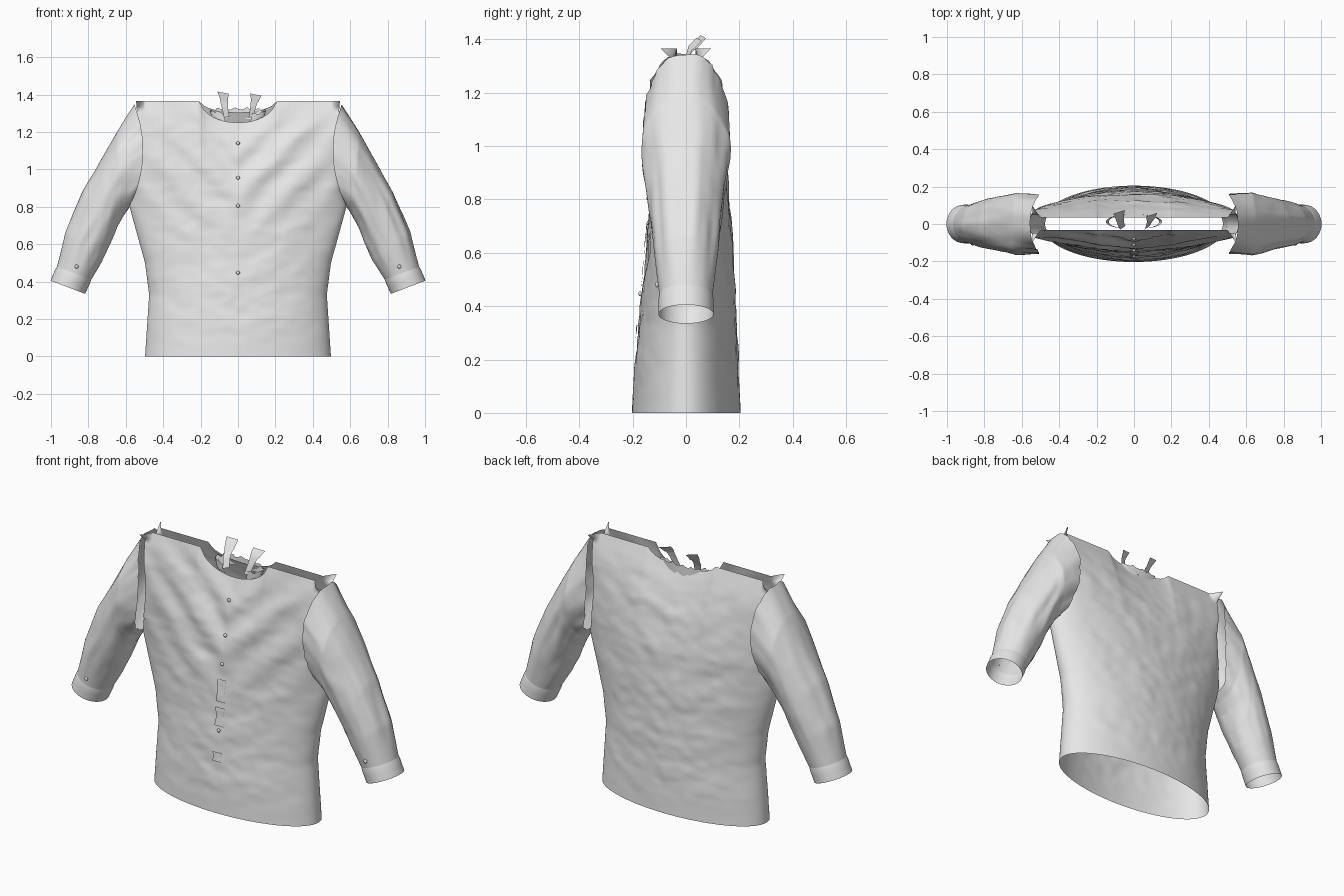
import bpy, bmesh, math
from mathutils import Vector, noise

if "Cube" in bpy.data.objects:
    bpy.data.objects.remove(bpy.data.objects["Cube"])

cloth = bpy.data.materials.new("light_grey_cloth")
cloth.use_nodes = True
GREY = (0.8, 0.8, 0.8, 1)
cloth.diffuse_color = GREY
cloth.node_tree.nodes["Principled BSDF"].inputs["Base Color"].default_value = GREY


def clamp(v):
    return max(0.0, min(1.0, v))


def interp(points, t):
    """Piecewise linear lookup; the values may be vectors."""
    for (a, va), (b, vb) in zip(points, points[1:]):
        if t <= b:
            return va + (vb - va) * ((t - a) / (b - a))
    return points[-1][1]


def add_grid(bm, rows, cols, point, flip=False):
    """Sheet of quads from point(i, j), i across and j along, both 0..1."""
    vs = [[bm.verts.new(point(i / cols, j / rows)) for i in range(cols + 1)]
          for j in range(rows + 1)]
    for j in range(rows):
        for i in range(cols):
            q = [vs[j][i], vs[j][i + 1], vs[j + 1][i + 1], vs[j + 1][i]]
            bm.faces.new(q[::-1] if flip else q)


def finish(bm, name, angle=60):
    bmesh.ops.remove_doubles(bm, verts=bm.verts, dist=0.0002)
    me = bpy.data.meshes.new(name)
    bm.to_mesh(me)
    bm.free()
    me.materials.append(cloth)
    ob = bpy.data.objects.new(name, me)
    bpy.context.collection.objects.link(ob)
    bpy.ops.object.select_all(action='DESELECT')
    ob.select_set(True)
    bpy.context.view_layer.objects.active = ob
    bpy.ops.object.shade_smooth_by_angle(angle=math.radians(angle))


# Body outline: half width, side gap at the armholes, depth front and back
TOP = 1.365
WIDTH = [(0, .497), (.33, .475), (.5, .497), (.8, .58), (.88, .55), (1, .525),
         (1.1, .52), (1.25, .535), (TOP, .545)]
GAP = [(0, 0), (.8, 0), (.9, .05), (1, .07), (1.2, .075), (1.3, .055), (TOP, .033)]
DEPTH = {-1: [(0, .203), (.2, .19), (.4, .17), (.6, .15), (.8, .135), (1, .113),
              (1.2, .075), (TOP, .033)],
         1: [(0, .205), (.4, .187), (.7, .172), (.9, .155), (1.1, .12),
             (1.25, .078), (TOP, .036)]}
NECK = {-1: .115, 1: .06}


def sheet_top(s, u):
    """Upper edge of a body sheet, scooped out at the neck."""
    return TOP - NECK[s] * math.sqrt(max(0, 1 - (u * .545 / .2) ** 2))


def body_point(s, u, z):
    x = u * interp(WIDTH, z)
    # The sheet leans inwards towards its own upper edge
    top = sheet_top(s, u)
    lean = z + (TOP - top) * (z / top) ** 4
    gap, round_ = interp(GAP, lean), math.sqrt(max(0, 1 - u * u))
    y = gap + (interp(DEPTH[s], lean) - gap) * round_
    # Shoulder corners flare outwards
    y += .06 * clamp((abs(u) - .92) / .07) * clamp((z - 1.32) / .045)
    # Folds: slanting V drapes at the front, soft crumples everywhere
    fade = round_ * clamp((TOP - lean) * 8) * clamp(z * 5)
    crumple = .006 * noise.noise(Vector((x * 6, s * 3, z * 11 - abs(x) * 5)))
    crumple += .003 * noise.noise(Vector((x * 14, s * 7, z * 22)))
    drape = 0
    if s < 0:
        drape = .009 * math.sin(24 * (z - 1.05 * abs(x))) * clamp((z - .6) * 3)
    return Vector((x, s * (y + (crumple + drape) * fade), z))


# Shirt body, front and back sheets joined at the side seams
bm = bmesh.new()
for s in (-1, 1):
    def sheet(i, j, s=s):
        u = math.sin((i - .5) * math.pi)
        return body_point(s, u, j * sheet_top(s, u))
    add_grid(bm, 90, 120, sheet, flip=s > 0)
finish(bm, "shirt_body", 75)

# Raised button placket pieces
bm = bmesh.new()
for low, high in ((.28, .33), (.47, .57), (.6, .72)):
    def strip(i, j, low=low, high=high):
        z = low + (high - low) * j
        half = .02 + .008 * abs(2 * j - 1)
        p = body_point(-1, (2 * i - 1) * half / interp(WIDTH, z), z)
        return p - Vector((0, .007, 0))
    add_grid(bm, 8, 4, strip)
finish(bm, "button_placket")


def button(name, place):
    bm = bmesh.new()
    bmesh.ops.create_uvsphere(bm, u_segments=12, v_segments=8, radius=.01)
    bmesh.ops.scale(bm, vec=(1, .7, 1), verts=bm.verts)
    bmesh.ops.translate(bm, vec=place, verts=bm.verts)
    finish(bm, name)


for n, z in enumerate((1.14, .955, .805, .447)):
    button(f"front_button_{n + 1}", body_point(-1, 0, z) - Vector((0, .006, 0)))

# Sleeve sections: outer edge x z, inner edge x z, half depth
SECTIONS = [(.555, 1.345, .58, .80, .155), (.65, 1.2, .61, .755, .163),
            (.735, 1.05, .645, .69, .15), (.83, .88, .68, .60, .135),
            (.92, .665, .725, .51, .118), (.968, .48, .785, .41, .1),
            (1, .405, .82, .335, .1)]
STEPS = [(n, Vector(sec)) for n, sec in enumerate(SECTIONS)]
CUFF_ROW = 5


def sleeve_point(side, i, t, grow=1.0, folds=1.0):
    ox, oz, ix, iz, depth = interp(STEPS, t)
    a = i * math.tau
    c, sn = math.cos(a), math.sin(a)
    head = clamp(1 - t)
    # Long creases down the arm, gathers at the sleeve head
    wave = noise.noise(Vector((c * 2.4, sn * 2.4 + side * 5, t * .5)))
    wave += .3 * noise.noise(Vector((c * 4, sn * 4, t * 1.5 + side)))
    wave += head * noise.noise(Vector((c * 7, sn * 7, side * 4)))
    k = grow + folds * .08 * wave * clamp((CUFF_ROW - t) * .8)
    y = math.copysign(abs(sn) ** (1 - .25 * head), sn) * depth * k
    x = (ox + ix) / 2 + c * (ox - ix) / 2 * k - .06 * head * sn * sn
    z = (oz + iz) / 2 + c * (oz - iz) / 2 * (1 + (k - 1) * .4)
    return Vector((side * x, y, z))


for side, label in ((1, "left"), (-1, "right")):
    # Sleeve, open at both ends
    bm = bmesh.new()
    add_grid(bm, 60, 56, lambda i, j: sleeve_point(side, i, j * CUFF_ROW), side > 0)
    finish(bm, label + "_sleeve", 75)
    # Cuff band with a lip over the seam
    bm = bmesh.new()
    add_grid(bm, 4, 56, lambda i, j: sleeve_point(
        side, i, CUFF_ROW + j, 1.0 + .03 * clamp(j * 8), 0), side > 0)
    finish(bm, label + "_cuff")
    button(label + "_cuff_button",
           sleeve_point(side, .75, 4.75) + Vector((0, -.004, 0)))

# Collar stand: a thin uneven band inside the neckline
bm = bmesh.new()


def band(i, j):
    a = math.radians(-60) + i * math.radians(300)
    rough = noise.noise(Vector((math.cos(a) * 5, math.sin(a) * 5, j)))
    r = .135 + .015 * j
    return Vector((r * math.cos(a), .012 + .04 * math.sin(a),
                   1.262 + .05 * j + .02 * rough + .012 * math.sin(a)))


add_grid(bm, 3, 48, band)
finish(bm, "collar_stand")

# Two loose collar tips standing up from the band
for label, path in (
        ("right", [(-.06, -.02, 1.28), (-.07, 0, 1.33), (-.075, .03, 1.37), (-.08, .065, 1.41)]),
        ("left", [(.07, -.02, 1.28), (.08, 0, 1.33), (.09, .02, 1.37), (.095, .05, 1.40)])):
    bm = bmesh.new()
    pts = [(n / 3, Vector(p)) for n, p in enumerate(path)]

    def tip(i, j):
        half = .014 + .016 * j * j
        twist = Vector((half, .01, -.006 if j > .6 else .004))
        return interp(pts, j) + twist * (2 * i - 1)
    add_grid(bm, 9, 3, tip)
    finish(bm, label + "_collar_tip")
